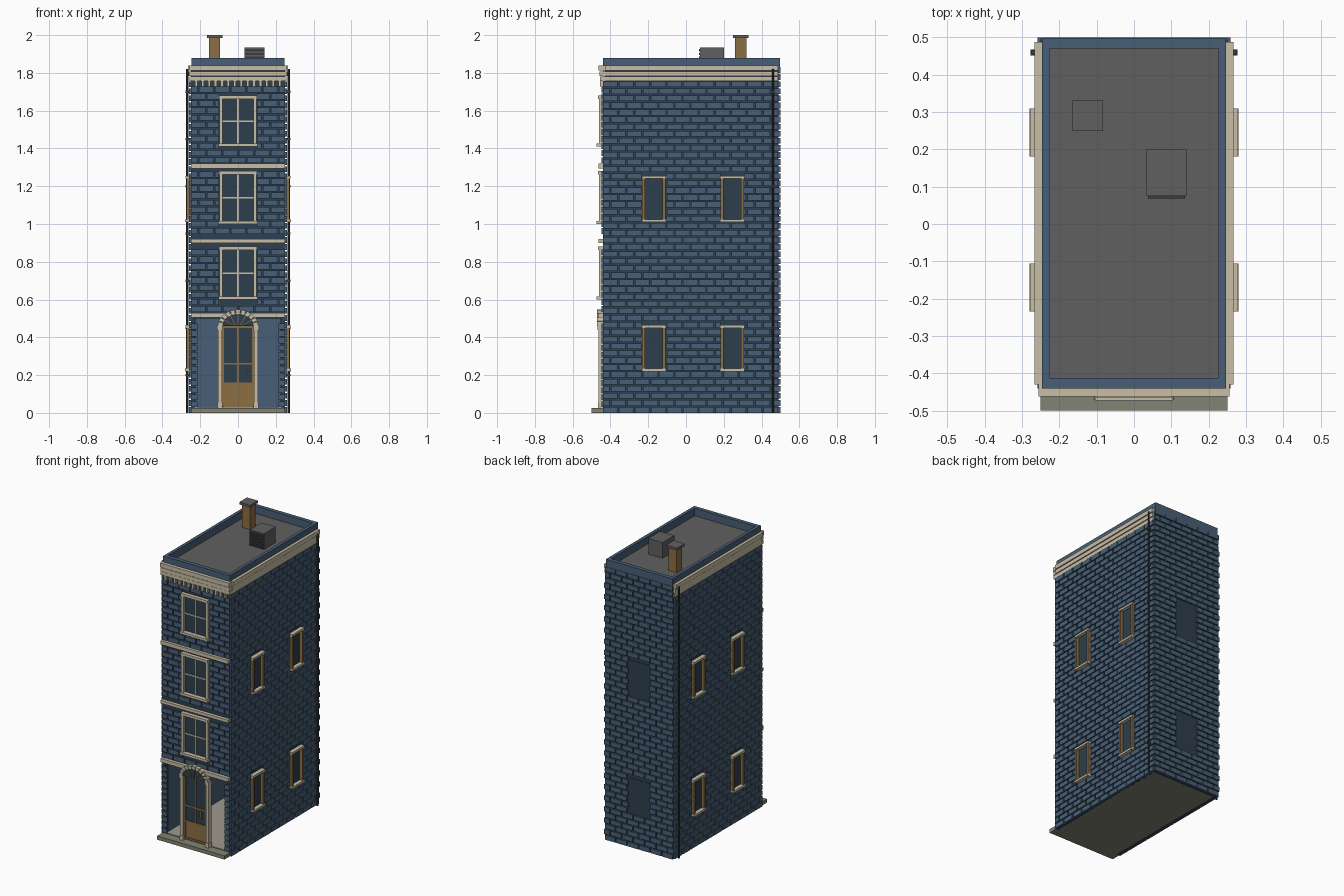
import bpy, bmesh, math

if "Cube" in bpy.data.objects:
    bpy.data.objects.remove(bpy.data.objects["Cube"], do_unlink=True)


def material(name, *rgb):
    lin = [((c / 255 + 0.055) / 1.055) ** 2.4 for c in rgb] + [1]
    m = bpy.data.materials.new(name)
    m.use_nodes = True
    m.diffuse_color = lin
    bsdf = m.node_tree.nodes["Principled BSDF"]
    bsdf.inputs["Base Color"].default_value = lin
    bsdf.inputs["Roughness"].default_value = 0.9
    return m


BRICK = material("blue brick", 72, 95, 118)
MORTAR = material("dark mortar", 46, 62, 78)
TRIM = material("cream trim", 200, 190, 166)
WOOD = material("tan wood", 140, 110, 68)
GLASS = material("dark glass", 45, 62, 76)
ROOF = material("roof grey", 96, 96, 96)
METAL = material("dark metal", 58, 60, 64)
STONE = material("step stone", 130, 130, 115)
FLOOR = material("pale floor", 158, 152, 142)


def finish(name, mat, bm):
    bmesh.ops.recalc_face_normals(bm, faces=bm.faces)
    mesh = bpy.data.meshes.new(name)
    bm.to_mesh(mesh)
    bm.free()
    mesh.materials.append(mat)
    obj = bpy.data.objects.new(name, mesh)
    bpy.context.collection.objects.link(obj)
    return obj


def add_box(bm, x, y, z):
    """Add a box spanning the three (low, high) ranges."""
    v = [bm.verts.new((a, b, c)) for a in x for b in y for c in z]
    for f in ((0, 1, 3, 2), (4, 6, 7, 5), (0, 4, 5, 1), (2, 3, 7, 6), (0, 2, 6, 4), (1, 5, 7, 3)):
        bm.faces.new([v[i] for i in f])


def boxes(name, mat, *spans):
    bm = bmesh.new()
    for span in spans:
        add_box(bm, *span)
    return finish(name, mat, bm)


def prisms(name, mat, outlines, y):
    """Extrude outlines drawn in the xz plane along y."""
    bm = bmesh.new()
    for pts in outlines:
        near = [bm.verts.new((px, y[0], pz)) for px, pz in pts]
        far = [bm.verts.new((px, y[1], pz)) for px, pz in pts]
        bm.faces.new(near)
        bm.faces.new(far[::-1])
        for i in range(len(pts)):
            j = i - 1
            bm.faces.new((near[j], near[i], far[i], far[j]))
    return finish(name, mat, bm)


def mid(c, half):
    return (c - half, c + half)


def brickwork(name, place, u_range, z_range, holes):
    """Lay staggered bricks, cutting them around rectangular holes."""
    bm = bmesh.new()
    pitch, length, gap = 0.0375, 0.085, 0.007
    for row in range(int((z_range[1] - z_range[0]) / pitch + 0.01)):
        z = (z_range[0] + row * pitch, z_range[0] + (row + 1) * pitch - gap)
        u = u_range[0] - (row % 2) * length / 2
        while u < u_range[1]:
            pieces = [(max(u, u_range[0]), min(u + length - gap, u_range[1]))]
            for (h0, h1), (k0, k1) in holes:
                if z[1] > k0 and z[0] < k1:
                    cut = []
                    for a, b in pieces:
                        cut += [(a, min(b, h0)), (max(a, h1), b)]
                    pieces = cut
            for a, b in pieces:
                if b - a > gap:
                    add_box(bm, *place((a, b), z))
            u += length
    return finish(name, BRICK, bm)


W, FRONT, BACK = 0.25, -0.44, 0.49
WALL_TOP, FLOOR_Z, CEILING = 1.82, 0.03, 0.5
LOW, HIGH = (0.22, 0.46), (1.01, 1.25)
FULL = (-W, W)

# Walls around an open ground floor, with a solid upper block
boxes("wall_core", MORTAR,
      (FULL, (FRONT, BACK), (CEILING, WALL_TOP)),
      ((-W, -W + 0.02), (FRONT, BACK), (0, CEILING)),
      ((W - 0.02, W), (FRONT, BACK), (0, CEILING)),
      (FULL, (BACK - 0.02, BACK), (0, CEILING)))
boxes("inner_wall_lining", BRICK,
      ((-0.23, -0.225), (FRONT + 0.02, 0.47), (FLOOR_Z, CEILING)),
      ((0.225, 0.23), (FRONT + 0.02, 0.47), (FLOOR_Z, CEILING)),
      ((-0.23, 0.23), (0.465, 0.47), (FLOOR_Z, CEILING)))
boxes("base_and_step", STONE, (FULL, (-0.5, BACK), (0, 0.025)))
boxes("ground_floor", FLOOR, ((-0.23, 0.23), (FRONT, 0.465), (0.02, FLOOR_Z)))

# Front brickwork and narrow ground floor piers
FRONT_WINDOWS = [(0.6, 0.88), (1.0, 1.28), (1.41, 1.68)]
COURSES = [(0.505, 0.53), (0.9, 0.92), (1.295, 1.32)]
front_place = lambda u, z: (u, (FRONT - 0.008, FRONT), z)
brickwork("front_bricks", front_place, FULL, (0.535, 1.76),
          [(mid(0, 0.1), z) for z in FRONT_WINDOWS] + [(FULL, z) for z in COURSES])
for side, name in ((-1, "right"), (1, "left")):
    brickwork(name + "_pier_bricks", front_place, mid(side * 0.232, 0.018), (FLOOR_Z, CEILING), [])

# Back brickwork and sunken panes
back_panes = [(mid(0, 0.08), z) for z in (LOW, HIGH)]
brickwork("back_bricks", lambda u, z: (u, (BACK, 0.5), z), FULL, (0, 1.845), back_panes)
boxes("back_window_panes", GLASS, *[(x, (BACK, BACK + 0.003), z) for x, z in back_panes])

# Side brickwork, windows and drainpipes, mirrored
def outward(side, a, b):
    return tuple(sorted((side * a, side * b)))


for side, name in ((-1, "right"), (1, "left")):
    spots = [(c, z) for c in (-0.17, 0.245) for z in (LOW, HIGH)]
    brickwork(name + "_bricks", lambda u, z: (outward(side, W, 0.259), u, z),
              (FRONT, 0.5), (0, 1.77), [(mid(c, 0.063), z) for c, z in spots])
    frame, glass, ledge = [], [], []
    for c, (z0, z1) in spots:
        glass.append((outward(side, W, 0.254), mid(c, 0.055), (z0, z1)))
        for s in (-1, 1):
            frame.append((outward(side, W, 0.273), mid(c + s * 0.054, 0.008), (z0, z1)))
        ledge.append((outward(side, W, 0.28), mid(c, 0.064), (z0, z0 + 0.014)))
        ledge.append((outward(side, W, 0.277), mid(c, 0.064), (z1 - 0.01, z1 + 0.004)))
    boxes(name + "_window_panes", GLASS, *glass)
    boxes(name + "_window_jambs", WOOD, *frame)
    boxes(name + "_window_sills", TRIM, *ledge)

    bpy.ops.mesh.primitive_cylinder_add(vertices=10, radius=0.006, depth=WALL_TOP,
                                        location=(side * 0.269, 0.46, WALL_TOP / 2))
    pipe = bpy.context.object
    pipe.name = name + "_drainpipe"
    pipe.data.materials.append(METAL)
    bpy.ops.object.shade_smooth_by_angle()
    boxes(name + "_pipe_brackets", METAL,
          *[(outward(side, W, 0.277), mid(0.46, 0.008), mid(0.2 + 0.25 * i, 0.006)) for i in range(7)])

# Front windows: surround, sill, glazing bars and glass
surround, glass = [], []
for z0, z1 in FRONT_WINDOWS:
    zm = (z0 + z1) / 2
    glass.append((mid(0, 0.09), (FRONT - 0.004, FRONT), (z0, z1)))
    for s in (-1, 1):
        surround.append((mid(s * 0.09, 0.009), (FRONT - 0.02, FRONT), (z0, z1)))
    surround += [(mid(0, 0.1), (FRONT - 0.026, FRONT), (z1 - 0.018, z1)),
                 (mid(0, 0.104), (FRONT - 0.033, FRONT), (z0, z0 + 0.016)),
                 (mid(0, 0.004), (FRONT - 0.01, FRONT), (z0, z1)),
                 (mid(0, 0.085), (FRONT - 0.01, FRONT), mid(zm, 0.004))]
boxes("front_window_panes", GLASS, *glass)
boxes("front_window_frames", TRIM, *surround)
boxes("string_courses", TRIM, *[(FULL, (FRONT - 0.022, FRONT), z) for z in COURSES])

# Cornice: three growing bands on the front and sides, with dentils
bands = []
for i, z in enumerate(((1.757, 1.78), (1.783, 1.808), (1.812, 1.84))):
    grow = i * 0.004
    bands.append((mid(0, 0.256), (-0.454 - grow, FRONT + 0.01), z))
    for side in (-1, 1):
        bands.append((outward(side, 0.24, 0.258 + grow), (FRONT + 0.01, 0.488), z))
boxes("cornice", TRIM, *bands)
boxes("dentils", TRIM, *[(mid((i - 6.5) * 0.034, 0.007), (-0.456, FRONT), (1.727, 1.758))
                         for i in range(14)])

# Door with glazed upper part, side posts and fan arch
door_y = (FRONT - 0.005, FRONT + 0.01)
bar_y = (FRONT - 0.011, FRONT)
boxes("door_panel", WOOD, (mid(0, 0.085), door_y, (FLOOR_Z, 0.155)))
boxes("door_glass", GLASS, (mid(0, 0.085), door_y, (0.155, 0.46)))
boxes("door_rails", WOOD,
      *[(mid(s * 0.08, 0.005), bar_y, (FLOOR_Z, 0.46)) for s in (-1, 1)],
      *[(mid(0, 0.08), bar_y, mid(z, 0.005)) for z in (0.04, 0.155, 0.26, 0.455)],
      (mid(0, 0.004), bar_y, (0.155, 0.455)))
boxes("door_handle", WOOD, (mid(0.042, 0.004), (FRONT - 0.02, FRONT), (0.205, 0.25)))
posts = []
for s in (-1, 1):
    posts += [(mid(s * 0.096, 0.01), (-0.462, FRONT + 0.01), (0.025, 0.45)),
              (mid(s * 0.096, 0.014), (-0.468, FRONT + 0.01), (0.44, 0.465)),
              (mid(s * 0.096, 0.013), (-0.466, FRONT + 0.01), (0.025, 0.055))]
boxes("door_posts", TRIM, *posts)


def arc(r, t):
    return (r * math.cos(t), 0.46 + (r - 0.02) * math.sin(t))


stones, step = [], math.pi / 11
for i in range(11):
    a, b = i * step + 0.02, (i + 1) * step - 0.02
    stones.append([arc(0.084, a), arc(0.107, a), arc(0.107, b), arc(0.084, b)])
prisms("door_arch", TRIM, stones, (-0.472, FRONT))
prisms("fanlight_glass", GLASS, [[arc(0.09, i * math.pi / 16) for i in range(17)]], (-0.465, FRONT))
spokes = []
for i in range(1, 6):
    t = i * math.pi / 6
    spokes.append([arc(0.025, t - 0.08), arc(0.086, t - 0.03), arc(0.086, t + 0.03), arc(0.025, t + 0.08)])
prisms("fanlight_bars", WOOD, spokes, (-0.469, -0.462))

# Roof deck and parapet
boxes("roof_deck", ROOF, (mid(0, 0.23), (-0.42, 0.48), (1.81, 1.83)))
rail = (WALL_TOP, 1.88)
boxes("parapet", BRICK,
      ((-0.247, -0.226), (FRONT, 0.497), rail),
      ((0.226, 0.247), (FRONT, 0.497), rail),
      (mid(0, 0.226), (FRONT, -0.413), rail),
      (mid(0, 0.226), (0.47, 0.497), rail))

# Chimney and roof vent
boxes("chimney_shaft", WOOD, (mid(-0.124, 0.03), mid(0.29, 0.03), (WALL_TOP, 1.985)))
boxes("chimney_cap", ROOF, (mid(-0.124, 0.041), mid(0.29, 0.041), (1.985, 2.0)))
boxes("roof_vent", ROOF, (mid(0.087, 0.053), (0.075, 0.2), (WALL_TOP, 1.935)))
boxes("vent_louvres", METAL, *[(mid(0.087, 0.05), (0.068, 0.08), mid(1.84 + i * 0.02, 0.006))
                               for i in range(5)])
